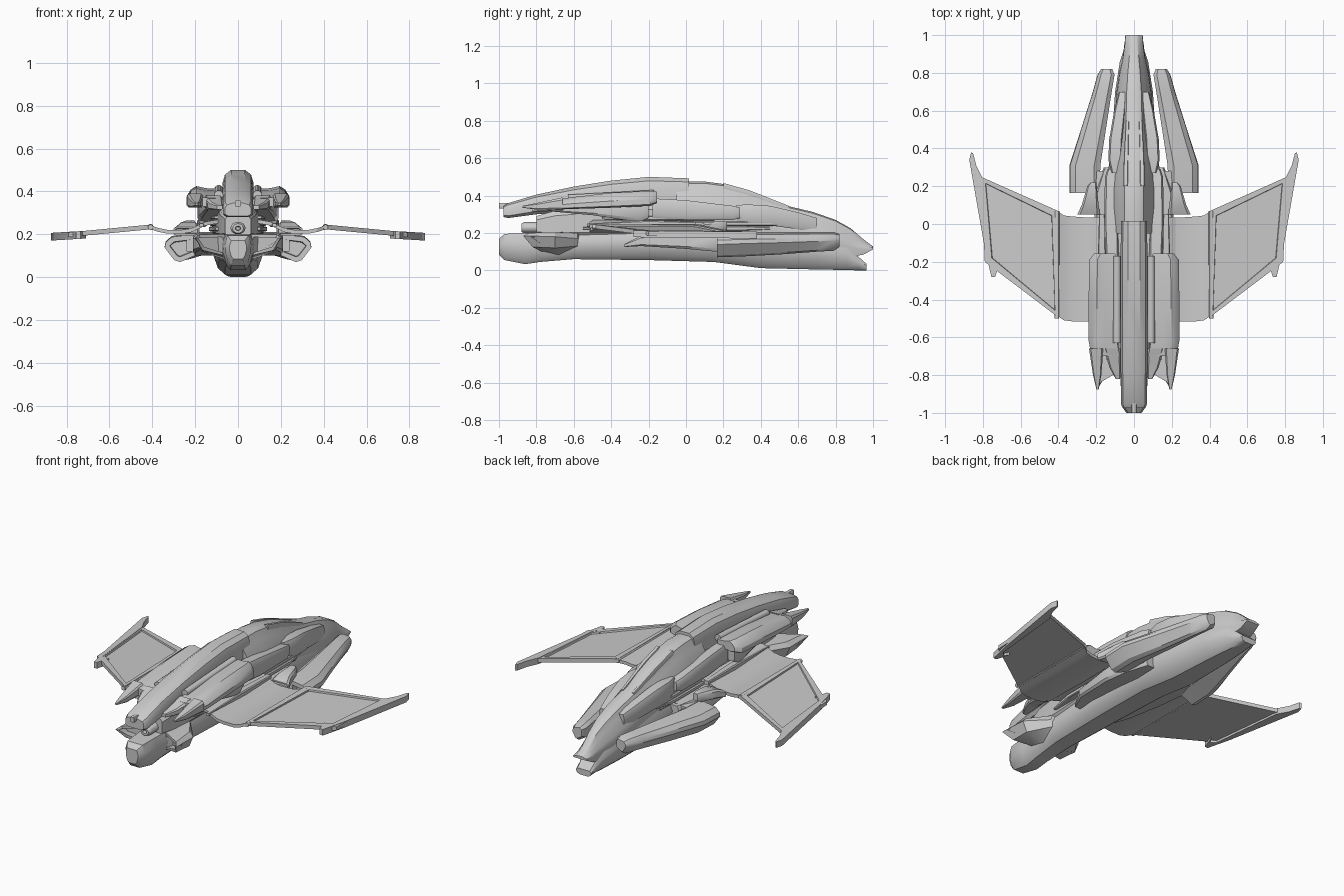
import bpy, bmesh, math

def skin(name, rings, mirror=False, angle=32, recess=None):
    """Skin closed rings of points; recess=(width, depth) sinks the first cap as an intake."""
    bm = bmesh.new()
    vs = [[bm.verts.new(p) for p in r] for r in rings]
    n = len(rings[0])
    for a, b in zip(vs, vs[1:]):
        for i in range(n):
            j = (i + 1) % n
            bm.faces.new((a[i], a[j], b[j], b[i]))
    cap = bm.faces.new(vs[0][::-1])
    bm.faces.new(vs[-1])
    bmesh.ops.recalc_face_normals(bm, faces=bm.faces[:])
    if recess:
        bmesh.ops.inset_individual(bm, faces=[cap], thickness=recess[0])
        bmesh.ops.inset_individual(bm, faces=[cap], thickness=0.003, depth=-recess[1])
    me = bpy.data.meshes.new(name)
    bm.to_mesh(me)
    bm.free()
    me.shade_smooth()
    me.set_sharp_from_angle(angle=math.radians(angle))
    ob = bpy.data.objects.new(name, me)
    bpy.context.collection.objects.link(ob)
    if mirror:
        ob.modifiers.new("mirror", 'MIRROR')
    return ob

def loft(name, profile, stations, **kw):
    """Sweep a unit profile along y; station = (y, centre x, half width, z low, z high)."""
    rings = [[(cx + u * w, y, (lo + hi) / 2 + v * (hi - lo) / 2) for u, v in profile]
             for y, cx, w, lo, hi in stations]
    return skin(name, rings, **kw)

def sym(half):
    """Complete a right-hand half profile (bottom to top) to a full section."""
    return half + [(-u, v) for u, v in reversed(half)]

def slab(name, pts, z_of_x, t, recess=None):
    """Mirrored flat plate from an outline; top face is the first cap."""
    top = [(x, y, z_of_x(x) + t) for x, y in pts]
    low = [(x, y, z_of_x(x) - t) for x, y in pts]
    return skin(name, [top, low], mirror=True, recess=recess)

ROUND = [(math.cos(math.tau * i / 16), math.sin(math.tau * i / 16)) for i in range(16)]
HULL = sym([(.5, -1), (.78, -.72), (.97, -.1), (1, .4), (.8, 1)])
SPINE = sym([(.75, -1), (1, -.7), (1, .3), (.85, .75), (.45, 1)])
DORSAL = sym([(.9, -1), (1, -.3), (.95, .1), (.6, .6), (.42, .93), (.25, 1)])
BOX = sym([(.8, -1), (1, -.7), (1, .6), (.75, 1)])
SHELL = [(-1, -.5), (.6, -1), (1, -.8), (1, -.1), (.75, .6), (.4, 1), (-.2, .75), (-1, .7)]

# lower keel hull, full length
loft("lower_hull", HULL, [
    (-1, 0, .04, .085, .17), (-.97, 0, .062, .055, .195), (-.86, 0, .07, .033, .2),
    (-.78, 0, .075, .045, .2), (-.6, 0, .09, .06, .2), (-.2, 0, .11, .055, .22),
    (.15, 0, .12, .045, .23), (.4, 0, .12, .012, .22), (.7, 0, .10, .005, .18),
    (.86, 0, .075, .002, .13), (.92, 0, .055, 0, .075), (.965, 0, .05, 0, .035)])

# upper spine and its forward muzzle
loft("upper_spine", SPINE, [
    (-.975, 0, .06, .285, .345), (-.95, 0, .07, .28, .36), (-.8, 0, .07, .30, .405),
    (-.6, 0, .072, .31, .448), (-.4, 0, .072, .32, .48), (-.2, 0, .072, .33, .5),
    (.015, 0, .068, .34, .492)])
loft("spine_sensor", BOX, [(-1, 0, .013, .33, .36), (-.95, 0, .013, .33, .36)])

# core between spine and hull
loft("core_body", BOX, [
    (-.8, 0, .06, .19, .29), (-.7, 0, .085, .18, .32), (-.3, 0, .1, .18, .36),
    (.1, 0, .12, .18, .37), (.4, 0, .11, .18, .33)])
loft("nose_cannon", ROUND, [
    (-.88, 0, .025, .205, .25), (-.865, 0, .035, .2, .258), (-.78, 0, .035, .2, .258)],
    recess=(.012, .03))

# rear dorsal body sloping down to the tail
loft("dorsal_body", DORSAL, [
    (-.05, 0, .115, .2, .475), (.1, 0, .12, .2, .475), (.2, 0, .12, .18, .462),
    (.32, 0, .115, .16, .43), (.42, 0, .105, .14, .395), (.52, 0, .1, .12, .35),
    (.68, 0, .095, .1, .312), (.8, 0, .078, .08, .27), (.88, 0, .06, .07, .225),
    (.95, 0, .05, .085, .165), (1, 0, .046, .112, .128)])
for s in (-1, 1):  # ridges over the tail
    loft("dorsal_ridge", BOX, [
        (.2, s * .045, .012, .43, .467), (.34, s * .042, .012, .39, .428),
        (.55, s * .035, .008, .31, .345)])

# flank fairings behind the upper nacelles
loft("flank_fairing", BOX, [
    (-.18, .115, .035, .28, .385), (0, .12, .038, .27, .375), (.25, .12, .034, .27, .345),
    (.29, .115, .025, .28, .335)], mirror=True)
loft("rear_shoulder", BOX, [
    (.27, .09, .03, .26, .35), (.34, .1, .036, .25, .352), (.45, .095, .036, .24, .345),
    (.6, .075, .03, .22, .31), (.7, .06, .02, .2, .28)], mirror=True)

# upper nacelles: shell, inner body, feed tube and forked front prongs
loft("nacelle_shell", SHELL, [
    (-.7, .15, .075, .325, .375), (-.62, .165, .075, .328, .39), (-.4, .165, .075, .335, .415),
    (-.19, .165, .073, .345, .425), (-.155, .155, .055, .36, .42)], mirror=True)
loft("nacelle_inner_body", BOX, [
    (-.72, .115, .03, .315, .35), (-.5, .12, .045, .295, .37),
    (-.25, .13, .06, .258, .39), (-.2, .13, .05, .28, .39)], mirror=True)
loft("nacelle_feed_tube", ROUND, [
    (-.63, .09, .02, .365, .405), (-.17, .09, .02, .39, .43)], mirror=True)
loft("outer_prong", BOX, [
    (-.875, .193, .006, .335, .345), (-.8, .195, .022, .325, .36), (-.66, .2, .038, .325, .39)],
    mirror=True)
loft("inner_prong", BOX, [
    (-.82, .085, .012, .315, .335), (-.76, .1, .03, .315, .35), (-.66, .115, .045, .32, .38)],
    mirror=True)

# chin intakes beside the nose
skin("chin_intake", [
    [(.06, -.77, .10), (.165, -.82, .125), (.2, -.87, .185), (.18, -.84, .2), (.06, -.77, .2)],
    [(.06, -.68, .08), (.17, -.7, .12), (.195, -.7, .18), (.17, -.7, .205), (.06, -.68, .205)],
    [(.05, -.56, .1), (.09, -.58, .13), (.1, -.58, .17), (.09, -.58, .2), (.05, -.56, .2)]],
    mirror=True, recess=(.018, .04))

# lower side fairings under the wing roots
loft("belly_fairing", BOX, [
    (-.33, .12, .02, .125, .14), (-.24, .135, .05, .13, .185), (0, .15, .06, .115, .2),
    (.16, .15, .06, .1, .21), (.3, .13, .03, .1, .2)], mirror=True)

# big rear side pods with slanted intakes
POD = [(-1, -.4), (.1, -1), (.45, -.85), (1, .05), (.95, .4), (.6, .8), (-.6, 1), (-1, .7)]
loft("side_pod", POD, [
    (.165, .262, .08, .07, .2), (.31, .26, .082, .075, .205), (.5, .215, .066, .085, .205),
    (.7, .168, .05, .1, .205), (.79, .148, .045, .105, .205), (.82, .145, .03, .125, .195)],
    mirror=True, recess=(.025, .05))
skin("pod_bridge", [
    [(.08, y, .12), (.24, y, .12), (.24, y, .19), (.08, y, .21)] for y in (.17, .28)], mirror=True)

# cranked wing root
ROOT = [(.08, .262), (.15, .25), (.22, .218), (.26, .212), (.33, .212), (.37, .22), (.415, .234)]
skin("wing_root", [
    [(x, y0, z - .009), (x, y1, z - .009), (x, y1, z + .009), (x, y0, z + .009)]
    for (x, z), y0, y1 in zip(ROOT, (-.49, -.515, -.515, -.515, -.515, -.51, -.48),
                              (.04, .04, .035, .035, .04, .045, .075))], mirror=True, angle=15)
loft("wing_root_rib", BOX, [
    (-.53, .17, .01, .235, .25), (-.2, .17, .022, .235, .268), (.05, .17, .015, .235, .26)],
    mirror=True)
loft("wing_hinge", ROUND, [
    (-.5, .408, .012, .22, .245), (.07, .408, .014, .22, .248)], mirror=True)

# outer wing panel with a sunken face above and below
def wing_z(x):
    return .234 - (x - .41) * .095
slab("outer_wing", [(.4, -.495), (.79, -.2), (.81, .25), (.4, .068)], wing_z, .011,
     recess=(.042, .009))

# wing tip blades
TIP = [(.71, -.2), (.735, -.28), (.755, -.28), (.79, -.13), (.872, .34), (.862, .38),
       (.852, .375), (.835, .31), (.8, .24), (.755, -.2), (.73, -.225)]
slab("wing_tip_blade", TIP, lambda x: .193 - (x - .8) * .06, .018)

# small flared thrusters behind the wing roots
loft("root_thruster", BOX, [
    (.05, .24, .06, .195, .235), (.1, .232, .045, .2, .255), (.2, .222, .025, .21, .265),
    (.22, .215, .015, .22, .26)], mirror=True, recess=(.008, .02))

# layered side rails along the flank
for y0, y1, x, z in ((-.55, .45, .11, .225), (-.3, .6, .105, .25), (-.45, .3, .115, .28)):
    loft("flank_rail", BOX, [
        (y0, x - .02, .015, z - .006, z + .006), (y0 + .15, x, .025, z - .012, z + .012),
        (y1 - .15, x, .025, z - .012, z + .012), (y1, x - .02, .015, z - .006, z + .006)],
        mirror=True)
